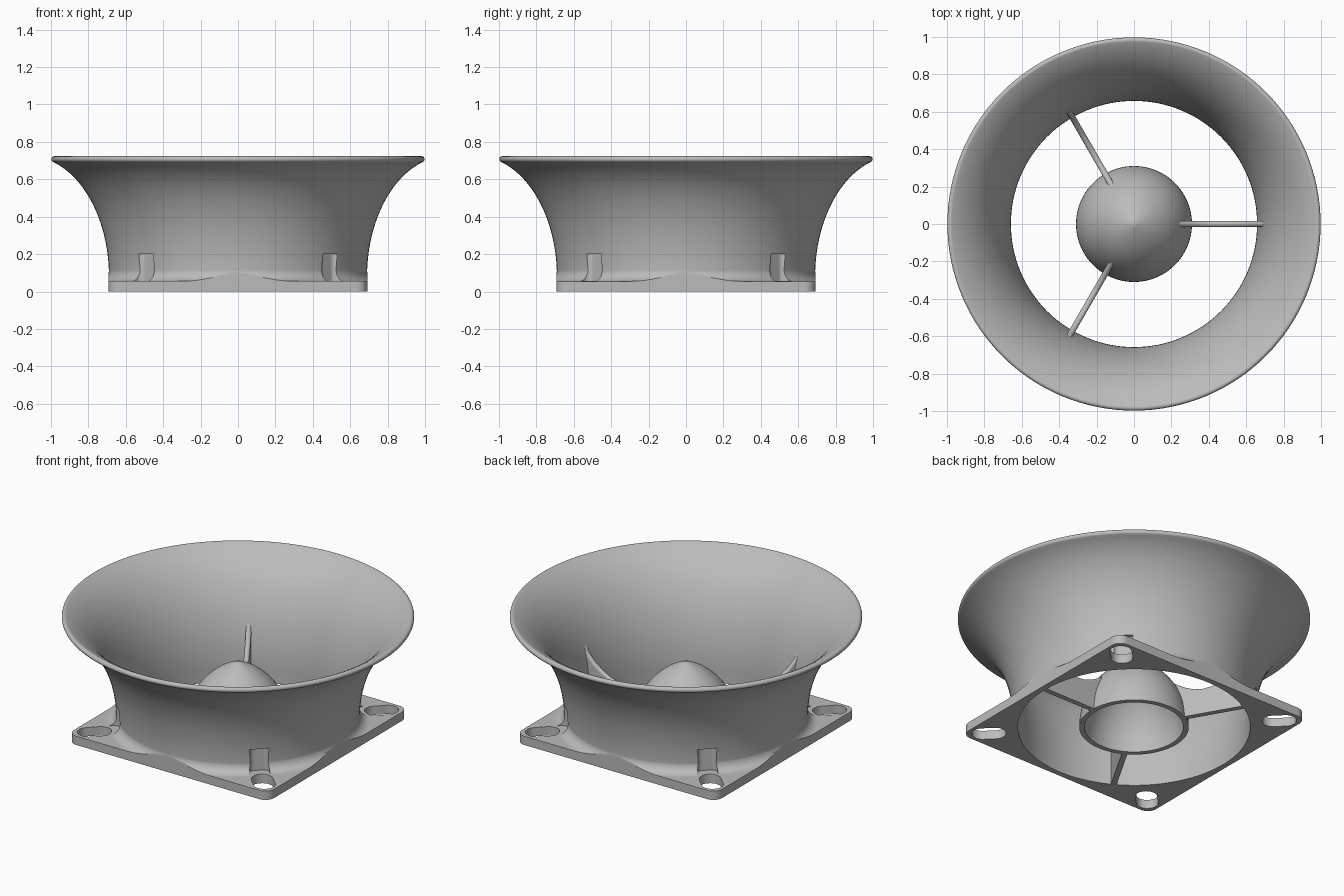
import bpy, bmesh
from math import sin, cos, pi, acos, hypot, radians
from mathutils import Matrix, Vector

cube = bpy.data.objects.get("Cube")
if cube:
    bpy.data.objects.remove(cube)

grey = bpy.data.materials.new("plain grey")
grey.use_nodes = True
COLOUR = (0.5, 0.5, 0.5, 1)
grey.diffuse_color = COLOUR
grey.node_tree.nodes["Principled BSDF"].inputs["Base Color"].default_value = COLOUR


def finish(bm, name):
    bmesh.ops.recalc_face_normals(bm, faces=bm.faces)
    mesh = bpy.data.meshes.new(name)
    bm.to_mesh(mesh)
    bm.free()
    mesh.materials.append(grey)
    obj = bpy.data.objects.new(name, mesh)
    bpy.context.collection.objects.link(obj)
    return obj


def lathe(name, profile, steps=128):
    """Spin a closed (radius, height) outline about z."""
    bm = bmesh.new()
    verts = [bm.verts.new((r, 0, z)) for r, z in profile]
    edges = [bm.edges.new((a, b)) for a, b in zip(verts, verts[1:] + verts[:1])]
    bmesh.ops.spin(bm, geom=verts + edges, cent=(0, 0, 0), axis=(0, 0, 1),
                   angle=2 * pi, steps=steps, use_merge=True)
    bmesh.ops.remove_doubles(bm, verts=bm.verts, dist=1e-5)
    return finish(bm, name)


def prism(name, points, depth):
    """Extrude a 3D outline along a vector."""
    bm = bmesh.new()
    face = bm.faces.new([bm.verts.new(p) for p in points])
    new = bmesh.ops.extrude_face_region(bm, geom=[face])["geom"]
    bmesh.ops.translate(bm, vec=depth,
                        verts=[v for v in new if isinstance(v, bmesh.types.BMVert)])
    return finish(bm, name)


def rounded_block(name, hx, hy, r, z0, z1):
    pts = []
    for i, (sx, sy) in enumerate(((1, 1), (-1, 1), (-1, -1), (1, -1))):
        for k in range(9):
            a = (i + k / 8) * pi / 2
            pts.append((sx * (hx - r) + r * cos(a), sy * (hy - r) + r * sin(a), z0))
    return prism(name, pts, (0, 0, z1 - z0))


def combine(target, other, operation):
    mod = target.modifiers.new(operation, "BOOLEAN")
    mod.operation, mod.solver, mod.object = operation, "EXACT", other
    bpy.context.view_layer.objects.active = target
    bpy.ops.object.modifier_apply(modifier=mod.name)
    bpy.data.objects.remove(other)


def smooth(obj):
    bpy.ops.object.select_all(action="DESELECT")
    obj.select_set(True)
    bpy.context.view_layer.objects.active = obj
    bpy.ops.object.shade_smooth_by_angle(angle=radians(35))
    mod = obj.modifiers.new("clean shading", "WEIGHTED_NORMAL")
    mod.keep_sharp = True


# Flared bell: elliptical centre line thickened to a wall with a round lip
T, A, B = 0.016, 0.446, 0.66
END = acos(0.31)
outer, inner = [], []
for i in range(33):
    t = END * i / 32
    x, z = 0.674 + A * (1 - cos(t)), 0.08 + B * sin(t)
    n = Vector((B * cos(t), -A * sin(t))).normalized() * T
    outer.append((x + n.x, z + n.y))
    inner.append((x - n.x, z - n.y))
along = Vector((-n.y, n.x))
lip = [(x + n.x * cos(a) + along.x * sin(a), z + n.y * cos(a) + along.y * sin(a))
       for a in (pi * k / 8 for k in range(1, 8))]
body = lathe("flared_bell", [(0.674 + T, 0)] + outer + lip + inner[::-1] + [(0.674 - T, 0)])

# Square flange, filleted up into the bell
H, F = 0.055, 0.06
fillet = [(0.75 - F * sin(a), H + F - F * cos(a)) for a in (pi / 2 * k / 8 for k in range(9))]
flange = lathe("flange", [(0.674, 0), (1.1, 0), (1.1, H)] + fillet + [(0.674, H + F)])
combine(flange, rounded_block("flange_outline", 0.692, 0.692, 0.06, -0.1, 0.3), "INTERSECT")
combine(body, flange, "UNION")

# Radial bolt slots and screwdriver reliefs at the corners
for k in range(4):
    turn = Matrix.Rotation(pi / 4 + k * pi / 2, 4, "Z")
    for hx, hy, r, pos, z0, z1 in ((0.097, 0.062, 0.06, 0.825, -0.1, 0.09),
                                   (0.124, 0.057, 0.03, 0.798, H + 0.002, 0.2)):
        cutter = rounded_block("slot_cutter", hx, hy, r, z0, z1)
        cutter.data.transform(turn @ Matrix.Translation((pos, 0, 0)))
        combine(body, cutter, "DIFFERENCE")
smooth(body)

# Hollow pointed hub
def ogive(radius, arc):
    end = acos(1 - radius / arc)
    return [(radius - arc * (1 - cos(end * i / 24)), arc * sin(end * i / 24)) for i in range(25)]

hub = lathe("hub_cone", ogive(0.31, 0.452) + ogive(0.28, 0.422)[::-1], 96)
smooth(hub)

# Three curved struts with rounded top edges
W = 0.032
top = [(0.225, 0.25), (0.27, 0.218), (0.32, 0.19), (0.37, 0.172), (0.42, 0.166), (0.47, 0.172),
       (0.52, 0.187), (0.57, 0.212), (0.63, 0.255), (0.67, 0.3), (0.71, 0.37)]
outline = [(0.265, 0.12), (0.295, 0), (0.674, 0)]
for k in range(3):
    strut = prism("strut_%d" % (k + 1),
                  [(r, -W / 2, z) for r, z in outline + top[::-1]], (0, W, 0))
    bm = bmesh.new()
    bm.from_mesh(strut.data)
    crest = [e for e in bm.edges if abs(e.verts[0].co.y - e.verts[1].co.y) < 1e-5
             and min(v.co.z for v in e.verts) > 0.15]
    bmesh.ops.bevel(bm, geom=crest, offset=W * 0.45, segments=4, profile=0.5, affect="EDGES")
    bm.to_mesh(strut.data)
    bm.free()
    strut.data.transform(Matrix.Rotation(k * 2 * pi / 3, 4, "Z"))
    smooth(strut)
